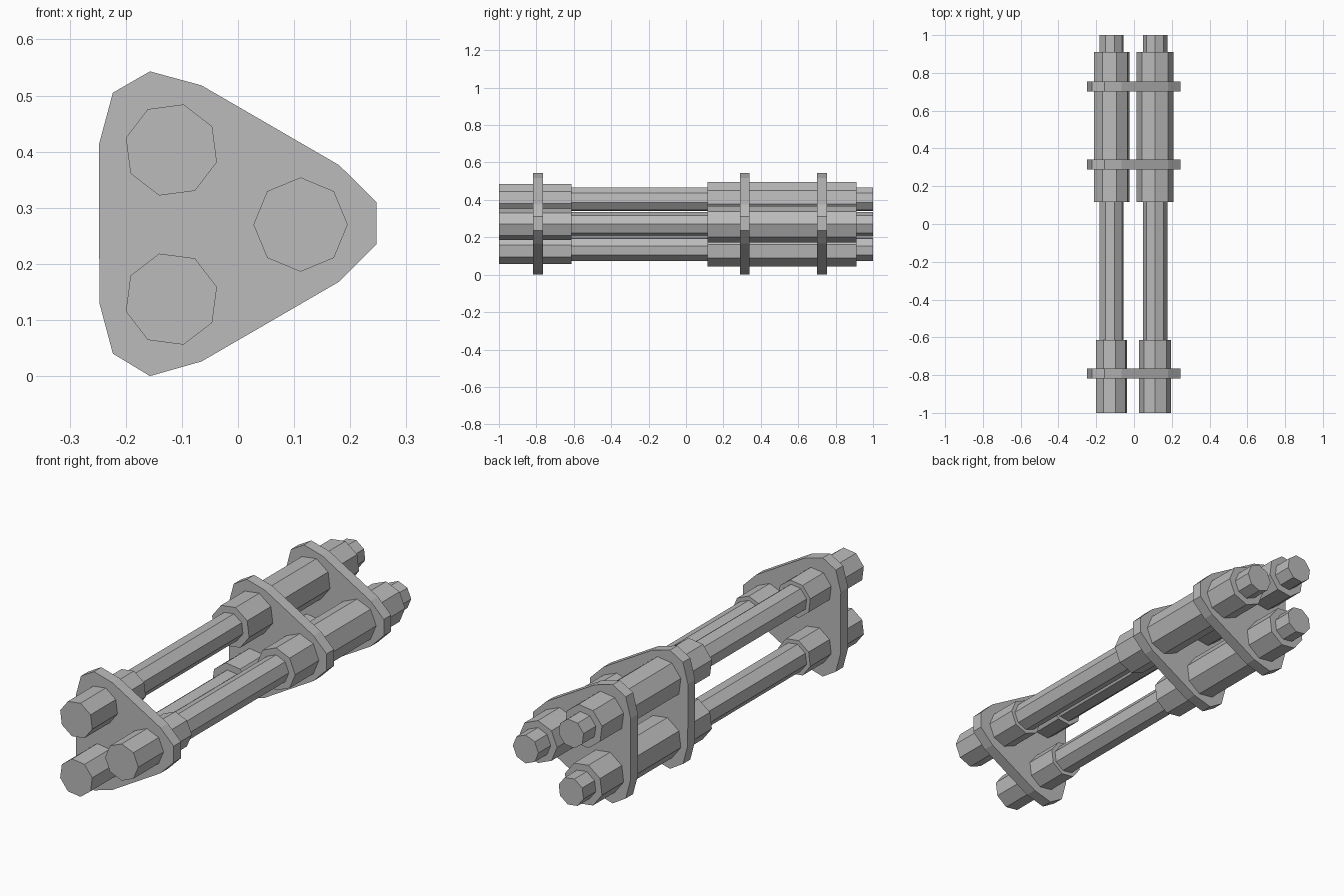
import bpy
import bmesh
from math import sin, cos, tau

cube = bpy.data.objects.get("Cube")
if cube:
    bpy.data.objects.remove(cube, do_unlink=True)

grey = bpy.data.materials.new("plain grey")
grey.use_nodes = True
colour = (0.5, 0.5, 0.5, 1)
grey.diffuse_color = colour
grey.node_tree.nodes["Principled BSDF"].inputs["Base Color"].default_value = colour


def loft(name, rings):
    """Skin a list of matching rings and cap both ends."""
    bm = bmesh.new()
    loops = [[bm.verts.new(point) for point in ring] for ring in rings]
    for a, b in zip(loops, loops[1:]):
        for i in range(len(a)):
            j = (i + 1) % len(a)
            bm.faces.new((a[i], a[j], b[j], b[i]))
    bm.faces.new(loops[0])
    bm.faces.new(loops[-1])
    bmesh.ops.recalc_face_normals(bm, faces=bm.faces)
    mesh = bpy.data.meshes.new(name)
    bm.to_mesh(mesh)
    bm.free()
    mesh.materials.append(grey)
    obj = bpy.data.objects.new(name, mesh)
    bpy.context.collection.objects.link(obj)
    return obj


# Three stepped octagonal barrels around a common axis: (y, radius)
AXIS_X, AXIS_Z, SPREAD = -0.042, 0.27, 0.1535
PROFILE = [(-1, 0.084), (-0.613, 0.084), (-0.613, 0.065), (0.116, 0.065),
           (0.116, 0.097), (0.911, 0.097), (0.911, 0.065), (1, 0.065)]
for index, side in enumerate(("left", "upper", "lower")):
    turn = tau * index / 3
    cx = AXIS_X + SPREAD * cos(turn)
    cz = AXIS_Z + SPREAD * sin(turn)
    angles = [turn + tau * k / 8 for k in range(8)]
    loft(side + "_barrel",
         [[(cx + r * cos(a), y, cz + r * sin(a)) for a in angles] for y, r in PROFILE])

# Rounded triangular clamp plates holding the barrels together
OUTLINE = [(-0.157, 0.543), (-0.065, 0.518), (0.18, 0.376), (0.247, 0.31),
           (0.247, 0.235), (0.18, 0.168), (-0.065, 0.026), (-0.157, 0),
           (-0.223, 0.04), (-0.247, 0.13), (-0.248, 0.412), (-0.223, 0.505)]
HALF = 0.0265
for label, centre in (("front", -0.791), ("middle", 0.314), ("rear", 0.7275)):
    loft(label + "_plate",
         [[(x, y, z) for x, z in OUTLINE] for y in (centre - HALF, centre + HALF)])
